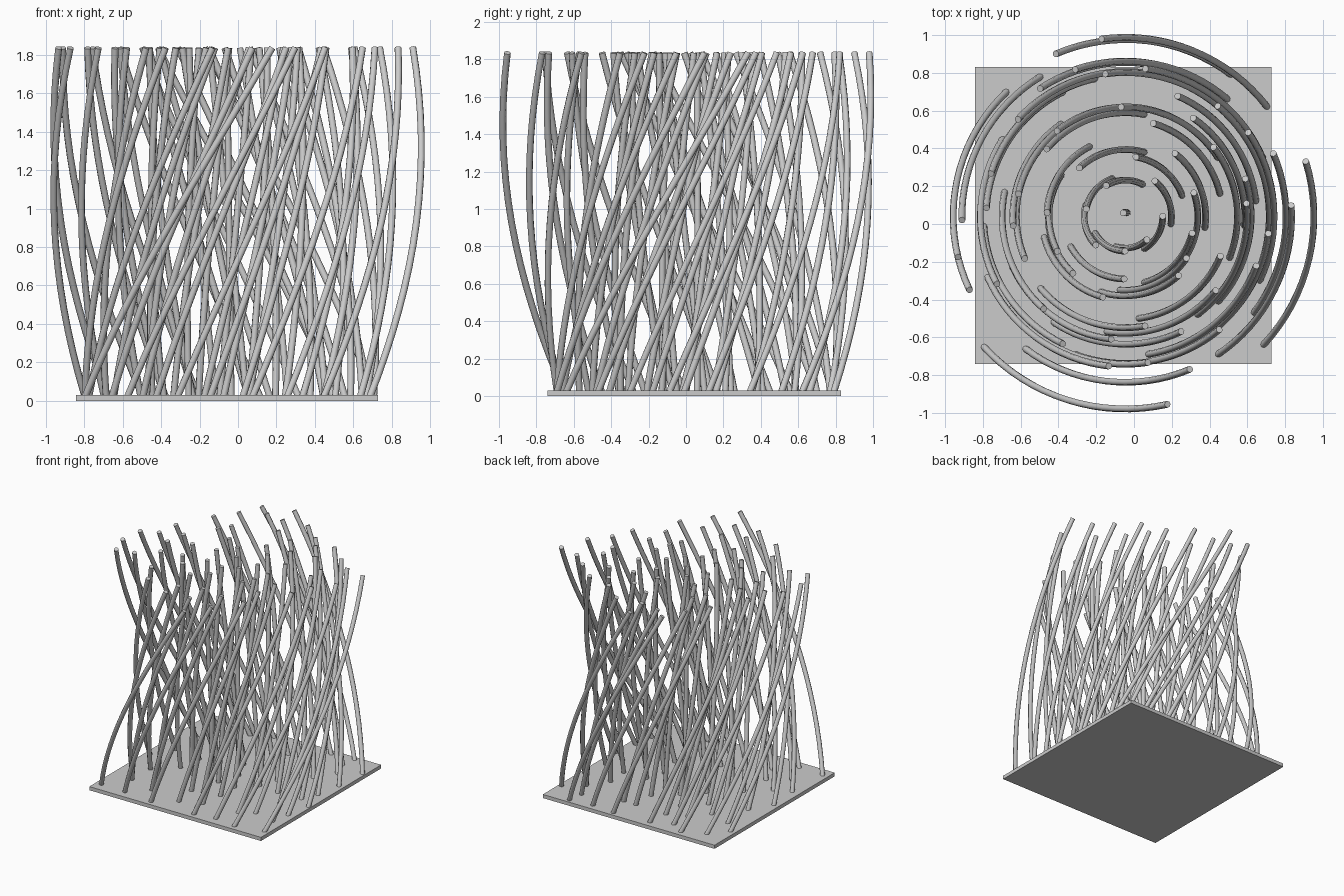
import bpy, math

CX, CY = -0.045, 0.04      # twist axis
TWIST = math.radians(60)
Z0, Z1 = 0.02, 1.835
STEPS = 16

# base plate
bpy.ops.mesh.primitive_cube_add(size=1, location=(-0.057, 0.045, 0.015))
plate = bpy.context.object
plate.name = "base_plate"
plate.scale = (1.57, 1.57, 0.03)

# irregularly scattered rod feet, relative to the twist axis
feet = [
    # core
    (.01, .02), (.09, .17), (-.07, .2), (-.21, .06), (-.16, -.09),
    (-.05, -.16), (.1, -.17), (.24, -.04), (.3, .11),
    # right half
    (.69, .08), (.63, -.05), (.75, -.13), (.49, -.45), (.42, -.06), (.5, .12),
    (.49, .31), (.21, .54), (.1, .54), (.1, .34), (.1, -.35), (.07, -.54),
    (.12, -.73), (.38, -.52), (.29, -.25), (.3, -.7), (.55, -.22),
    # left half
    (-.19, .37), (-.18, .55), (-.16, .73), (-.34, .49), (-.46, .35), (-.34, .22),
    (-.65, .41), (-.64, .13), (-.4, .09), (-.29, -.16), (-.43, -.11), (-.75, -.05),
    (-.6, -.26), (-.73, -.32), (-.61, -.49), (-.38, -.56), (-.45, -.38),
    (-.13, -.4), (-.03, -.39), (-.1, -.61),
    # rim
    (-.75, -.69), (-.53, -.7), (-.27, -.73), (.49, -.73), (.73, -.68), (-.63, .66),
    (-.75, .52), (-.45, .74), (-.33, .66), (.56, .75), (.75, .58), (.54, .62),
    (.6, .47), (.73, .3), (.16, .75), (.36, .73), (.68, -.51), (.71, -.34),
]

# twisted rods: every foot climbs a helix about the axis
curve = bpy.data.curves.new("twisted_rods", 'CURVE')
curve.dimensions = '3D'
curve.bevel_depth = 0.018
curve.bevel_resolution = 2
curve.use_fill_caps = True
for x, y in feet:
    r, a0 = math.hypot(x, y), math.atan2(y, x)
    s = curve.splines.new('POLY')
    s.points.add(STEPS)
    s.use_smooth = True
    for i, p in enumerate(s.points):
        t = i / STEPS
        a = a0 + TWIST * t
        p.co = (CX + r * math.cos(a), CY + r * math.sin(a), Z0 + (Z1 - Z0) * t, 1)
rods = bpy.data.objects.new("twisted_rods", curve)
bpy.context.collection.objects.link(rods)
